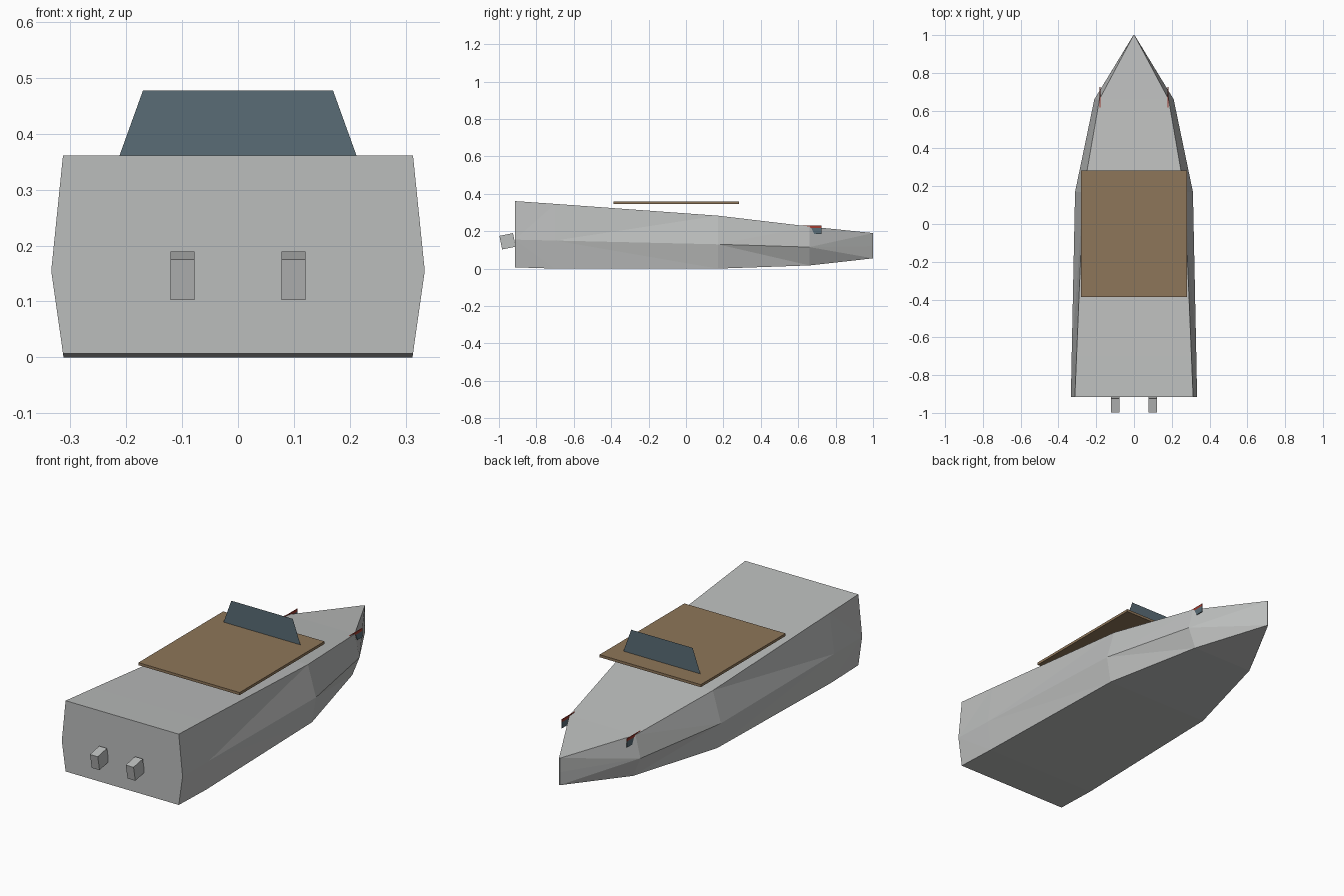
import bpy, bmesh, math
from mathutils import Matrix, Vector

cube = bpy.data.objects.get("Cube")
if cube:
    bpy.data.objects.remove(cube)


def material(name, rgb):
    m = bpy.data.materials.new(name)
    m.use_nodes = True
    color = (*rgb, 1)
    m.diffuse_color = color
    m.node_tree.nodes["Principled BSDF"].inputs["Base Color"].default_value = color
    return m


GREY = material("hull grey", (0.5, 0.51, 0.505))
TAN = material("deck tan", (0.27, 0.18, 0.1))
TEAL = material("dark teal", (0.1, 0.15, 0.18))
RED = material("bracket red", (0.36, 0.045, 0.03))


def finish(name, bm, mat):
    bmesh.ops.recalc_face_normals(bm, faces=bm.faces)
    mesh = bpy.data.meshes.new(name)
    bm.to_mesh(mesh)
    bm.free()
    mesh.materials.append(mat)
    obj = bpy.data.objects.new(name, mesh)
    bpy.context.collection.objects.link(obj)
    return obj


def box(name, center, size, mat, tilt=0):
    bm = bmesh.new()
    matrix = (Matrix.Translation(center) @ Matrix.Rotation(tilt, 4, "X")
              @ Matrix.Diagonal((*size, 1)))
    bmesh.ops.create_cube(bm, size=1, matrix=matrix)
    return finish(name, bm, mat)


def side_plate(name, x, outline, thickness, mat):
    """Extrude a (y, z) outline across x."""
    bm = bmesh.new()
    face = bm.faces.new([bm.verts.new((x - thickness / 2, y, z)) for y, z in outline])
    ext = bmesh.ops.extrude_face_region(bm, geom=[face])
    moved = [v for v in ext["geom"] if isinstance(v, bmesh.types.BMVert)]
    bmesh.ops.translate(bm, verts=moved, vec=Vector((thickness, 0, 0)))
    return finish(name, bm, mat)


# Hull stations: y, then (half width, z) of keel edge, chine and gunwale
stations = [
    (-0.915, (0.313, 0.007), (0.334, 0.155), (0.313, 0.361)),
    (-0.70, (0.312, 0.0), (0.330, 0.150), (0.304, 0.346)),
    (0.17, (0.290, 0.0), (0.312, 0.130), (0.268, 0.283)),
    (0.66, (0.170, 0.017), (0.210, 0.115), (0.183, 0.225)),
    (1.0, (0.002, 0.055), (0.003, 0.120), (0.002, 0.190)),
]
bm = bmesh.new()
rings = []
for y, keel, chine, top in stations:
    half = (keel, chine, top)
    ring = [bm.verts.new((x, y, z)) for x, z in half]
    ring += [bm.verts.new((-x, y, z)) for x, z in reversed(half)]
    rings.append(ring)

for a, b in zip(rings, rings[1:]):
    for chine, others in ((1, (0, 2)), (4, (3, 5))):
        for o in others:
            # Side facets fold along the diagonal from each chine point
            bm.faces.new((a[chine], a[o], b[o]))
            bm.faces.new((a[chine], b[o], b[chine]))
    bm.faces.new((a[2], a[3], b[3], b[2]))
    bm.faces.new((a[0], b[0], b[5], a[5]))
bm.faces.new(rings[0])
bm.faces.new(rings[-1])
finish("hull", bm, GREY)

# Raised cockpit deck
box("cockpit_deck", (0, -0.052, 0.352), (0.56, 0.67, 0.013), TAN)

# Upright windshield, a thin trapezoid
bm = bmesh.new()
corners = [(-0.213, 0.358), (0.213, 0.358), (0.17, 0.477), (-0.17, 0.477)]
bm.faces.new([bm.verts.new((x, 0.19, z)) for x, z in corners])
finish("windshield", bm, TEAL)

# Tilted stern drives and bow rail brackets on both sides
for side, s in (("left", 1), ("right", -1)):
    box(f"{side}_stern_drive", (s * 0.099, -0.954, 0.146), (0.043, 0.074, 0.074),
        GREY, math.radians(11))
    side_plate(f"{side}_bow_bracket", s * 0.18,
               [(0.59, 0.230), (0.725, 0.230), (0.725, 0.217), (0.67, 0.217)], 0.004, RED)
    side_plate(f"{side}_bracket_post", s * 0.18,
               [(0.67, 0.217), (0.725, 0.217), (0.725, 0.186), (0.685, 0.186)], 0.004, TEAL)
